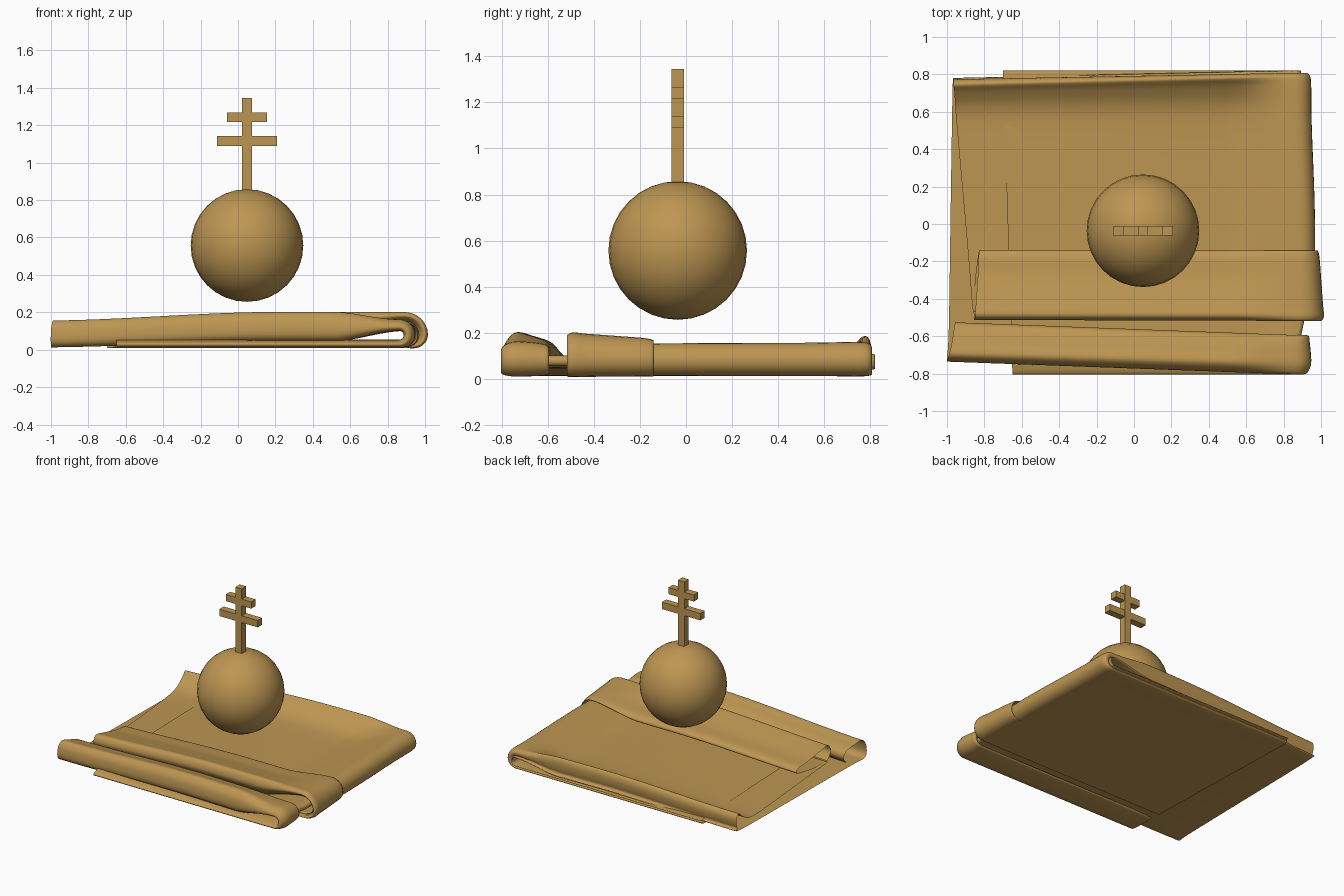
import bpy, bmesh, math
from mathutils import Vector

if "Cube" in bpy.data.objects:
    bpy.data.objects.remove(bpy.data.objects["Cube"])

mat = bpy.data.materials.new("old_gold")
mat.diffuse_color = (0.51, 0.305, 0.085, 1)
mat.use_nodes = True
mat.node_tree.nodes["Principled BSDF"].inputs["Base Color"].default_value = mat.diffuse_color


def lerp(a, b, t):
    return a + (b - a) * t


def smooth(a, b, x):
    t = min(1, max(0, (x - a) / (b - a)))
    return t * t * (3 - 2 * t)


def finish(bm, name, shade=False):
    me = bpy.data.meshes.new(name)
    bm.to_mesh(me)
    bm.free()
    ob = bpy.data.objects.new(name, me)
    bpy.context.collection.objects.link(ob)
    me.materials.append(mat)
    for p in me.polygons:
        p.use_smooth = shade


# Cloth profile across y: y at left, y at right, height left, height right, left end x
PROFILE = [
    (-.56, -.62, .012, .006, -.95), (-.525, -.595, .055, .022, -.955),
    (-.545, -.61, .10, .048, -.96), (-.64, -.69, .128, .060, -.975),
    (-.70, -.755, .138, .060, -.99), (-.732, -.80, .085, .035, -1.0),
    (-.715, -.78, .006, .004, -1.0), (-.55, -.60, 0, 0, -.99),
    (.1, .1, 0, 0, -.98), (.72, .76, .002, .002, -.97),
    (.762, .798, .025, .012, -.965), (.772, .808, .09, .035, -.965),
    (.745, .79, .125, .055, -.965), (.70, .74, .09, .060, -.96),
    (.62, .64, .045, .058, -.955), (.5, .5, .028, .056, -.945),
    (.15, .15, .024, .055, -.914), (-.19, -.20, .024, .052, -.884),
    (-.47, -.475, .026, .045, -.86), (-.3, -.3, .034, .056, -.85),
    (-.148, -.15, .05, .062, -.83), (-.165, -.17, .085, .075, -.83),
    (-.28, -.29, .098, .085, -.835), (-.42, -.43, .128, .095, -.845),
    (-.49, -.495, .137, .10, -.85), (-.512, -.518, .085, .08, -.855),
    (-.47, -.48, .03, .052, -.857),
]


def catmull(rows, n=5):
    out = []
    for i in range(len(rows) - 1):
        quad = zip(rows[max(i - 1, 0)], rows[i], rows[i + 1], rows[min(i + 2, len(rows) - 1)])
        quad = list(quad)
        for k in range(n):
            t = k / n
            out.append([.5 * (2 * b + (c - a) * t + (2 * a - 5 * b + 4 * c - d) * t * t
                              + (3 * b - a - 3 * c + d) * t ** 3) for a, b, c, d in quad])
    return out + [list(rows[-1])]


TURN_Z, TURN_R = .0775, .0225


def cloth_line(yl, yr, hl, hr, x0):
    """Top run to the right, round the end fold, and back underneath."""
    hl, hr = max(0, hl), max(0, hr)
    tx = .863 + .03 * smooth(.9, -.15, yr) * smooth(-.64, -.52, yr)
    pts = []
    for i in range(61):
        x = lerp(x0, tx, i / 60)
        s = smooth(.5, tx, x)
        z = lerp(lerp(.012, .045, smooth(-1.1, .2, x)), .10, s)
        h = lerp(hl * lerp(1.02, 1.12, smooth(-1, .3, x)), hr, s)
        pts.append(Vector((x, lerp(yl, yr, (x + 1) / (tx + 1)), z + h)))
    low = min(.045, .045 * math.sqrt(hr / .06))
    for i in range(1, 13):
        a = math.pi * i / 12
        r = TURN_R + lerp(hr, low, smooth(.5, 1, i / 12))
        pts.append(Vector((tx + r * math.sin(a), yr, TURN_Z + r * math.cos(a))))
    end = lerp(-.65, -.70, (yr + .8) / 1.6)
    for i in range(1, 31):
        pts.append(Vector((lerp(tx, end, i / 30), yr, TURN_Z - TURN_R - low)))
    return pts


# Folded cloth
bm = bmesh.new()
grid = [[bm.verts.new(p) for p in cloth_line(*row)] for row in catmull(PROFILE)]
for a, b in zip(grid, grid[1:]):
    for j in range(len(a) - 1):
        bm.faces.new((a[j], b[j], b[j + 1], a[j + 1]))
finish(bm, "folded_cloth", True)

# Ball
bm = bmesh.new()
bmesh.ops.create_uvsphere(bm, u_segments=32, v_segments=16, radius=.301)
bmesh.ops.translate(bm, verts=bm.verts, vec=(.048, -.036, .557))
finish(bm, "ball", True)

# Double-barred cross: upright, lower bar, upper bar
bm = bmesh.new()
for half, z0, z1 in ((.027, .84, 1.345), (.161, 1.09, 1.142), (.107, 1.218, 1.268)):
    vs = bmesh.ops.create_cube(bm, size=1)["verts"]
    depth = .053 if half < .05 else .0525
    bmesh.ops.scale(bm, verts=vs, vec=(half * 2, depth, z1 - z0))
    bmesh.ops.translate(bm, verts=vs, vec=(.048, -.036, (z0 + z1) / 2))
finish(bm, "double_cross")
